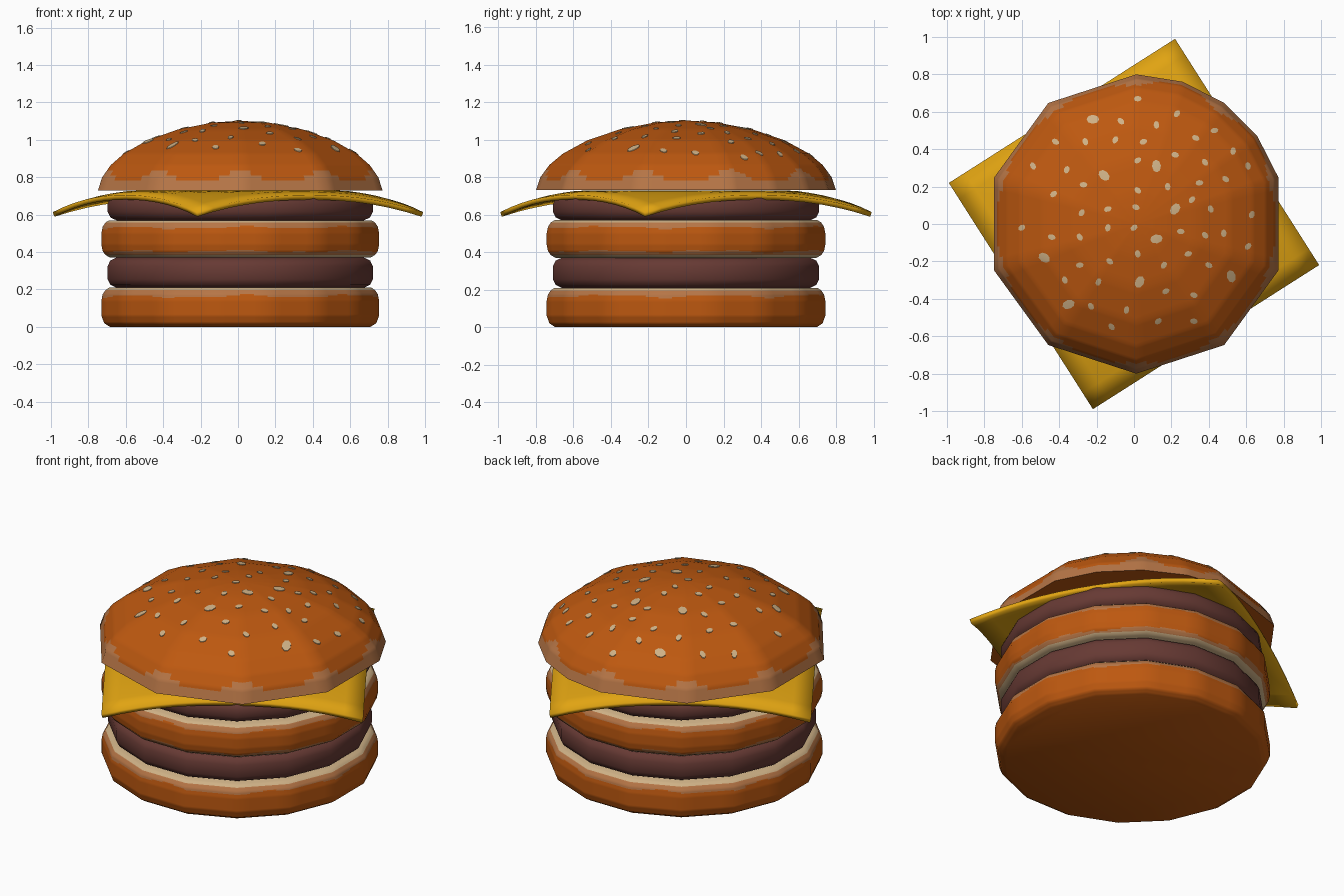
import bpy, bmesh, math
from mathutils import Matrix, Vector

if "Cube" in bpy.data.objects:
    bpy.data.objects.remove(bpy.data.objects["Cube"])

CX = 0.012          # the stack sits slightly right of the cheese centre


def material(name, rgb):
    m = bpy.data.materials.new(name)
    m.diffuse_color = (*rgb, 1)
    m.use_nodes = True
    m.node_tree.nodes["Principled BSDF"].inputs["Base Color"].default_value = m.diffuse_color
    return m


CRUST = material("orange crust", (0.51, 0.098, 0.005))
TAN = material("tan edge", (0.47, 0.18, 0.062))
CREAM = material("cream crumb", (0.62, 0.44, 0.24))
MEAT = material("brown meat", (0.135, 0.042, 0.034))
CHEESE = material("yellow cheese", (0.75, 0.37, 0.006))


def finish(bm, name, mats, rule=None, angle=40):
    bmesh.ops.recalc_face_normals(bm, faces=bm.faces)
    if rule:
        for f in bm.faces:
            f.material_index = rule(f.calc_center_median())
    me = bpy.data.meshes.new(name)
    bm.to_mesh(me)
    bm.free()
    for m in mats:
        me.materials.append(m)
    ob = bpy.data.objects.new(name, me)
    bpy.context.collection.objects.link(ob)
    bpy.context.view_layer.objects.active = ob
    ob.select_set(True)
    bpy.ops.object.shade_smooth_by_angle(angle=math.radians(angle))
    ob.select_set(False)
    return ob


def outline(degrees, cuts):
    """Unit polygon through the given angles, each side cut into equal pieces."""
    pts = [Vector((math.cos(math.radians(a)), math.sin(math.radians(a)))) for a in degrees]
    return [p.lerp(q, k / cuts) for p, q in zip(pts, pts[1:] + pts[:1]) for k in range(cuts)]


def refine(profile, step):
    """Cut long profile segments so colour borders can follow the faces."""
    out = [profile[0]]
    for (r0, z0), (r1, z1) in zip(profile, profile[1:]):
        n = max(1, math.ceil(abs(z1 - z0) / step))
        out += [(r0 + (r1 - r0) * k / n, z0 + (z1 - z0) * k / n) for k in range(1, n + 1)]
    return out


def lathe(name, shape, profile, mats, rule=None):
    bm = bmesh.new()
    rings = [[bm.verts.new((CX + p.x * r, p.y * r, z)) for p in shape] for r, z in profile]
    n = len(shape)
    for a, b in zip(rings, rings[1:]):
        for i in range(n):
            bm.faces.new((a[i], a[(i + 1) % n], b[(i + 1) % n], b[i]))
    bm.faces.new(rings[0])
    bm.faces.new(rings[-1])
    return finish(bm, name, mats, rule)


SIDES16 = [11.25 + 22.5 * i for i in range(16)]
round16 = outline(SIDES16, 4)


def wave(c):
    a = math.atan2(c.y, c.x - CX)
    return 0.006 * math.sin(7 * a) + 0.004 * math.sin(16 * a + 1)


# lower and middle bun, cream where cut, tan near the cut edge
def bottom_rule(c):
    if c.z > 0.198:
        return 2
    return 1 if c.z > 0.165 + wave(c) else 0


def middle_rule(c):
    if c.z > 0.556 or c.z < 0.384:
        return 2
    return 1 if c.z > 0.532 + wave(c) or c.z < 0.404 + wave(c) else 0


BUN = [CRUST, TAN, CREAM]
lathe("bottom_bun", round16, refine(
    [(0.71, 0), (0.742, 0.02), (0.757, 0.06), (0.757, 0.14), (0.75, 0.175),
     (0.735, 0.196), (0.715, 0.21)], 0.008), BUN, bottom_rule)
lathe("middle_bun", round16, refine(
    [(0.71, 0.37), (0.735, 0.385), (0.75, 0.405), (0.757, 0.44), (0.757, 0.50),
     (0.75, 0.535), (0.735, 0.558), (0.715, 0.57)], 0.008), BUN, middle_rule)

# patties
patty_shape = outline(SIDES16, 1)
for name, z0, z1 in (("lower_patty", 0.21, 0.37), ("upper_patty", 0.57, 0.702)):
    lathe(name, patty_shape,
          [(0.675, z0), (0.708, z0 + 0.015), (0.723, z0 + 0.045),
           (0.723, z1 - 0.045), (0.708, z1 - 0.015), (0.675, z1)], [MEAT])

# cheese slice drooping toward its corners
bm = bmesh.new()
bmesh.ops.create_grid(bm, x_segments=14, y_segments=14, size=0.717,
                      matrix=Matrix.Rotation(math.radians(32.5), 4, 'Z'))
for v in bm.verts:
    t = max(0, math.hypot(v.co.x, v.co.y) - 0.55) / 0.465
    v.co.z = 0.728 - 0.115 * t ** 1.6
cheese = finish(bm, "cheese_slice", [CHEESE])
solid = cheese.modifiers.new("thickness", 'SOLIDIFY')
solid.thickness = 0.026
solid.offset = -1

# top bun: ten sides, finer at the back right
ANGLES = [18, 36, 54, 72, 90] + [126 + 36 * i for i in range(7)]
dome_shape = outline(ANGLES, 8)
DOME = [(1, 0.73), (0.97, 0.80), (0.91, 0.865), (0.82, 0.925), (0.66, 0.995),
        (0.44, 1.055), (0.2, 1.092), (0.02, 1.101)]
RIM = 0.8


def dome_rule(c):
    if c.z < 0.7301:
        return 0
    a = math.degrees(math.atan2(c.y, c.x - CX))
    off = abs((a - 18 + 18) % 36 - 18)       # degrees from the nearest corner
    return 1 if c.z < 0.785 + 0.07 * max(0, 1 - off / 10) else 0


lathe("top_bun", dome_shape, [(s * RIM, z) for s, z in refine(DOME, 0.01)],
      [CRUST, TAN], dome_rule)


def dome_height(x, y):
    """Height of the top bun surface above a point."""
    x -= CX
    a = math.degrees(math.atan2(y, x))
    loop = ANGLES + [ANGLES[0] + 360]
    a = a if a >= 18 else a + 360
    lo, hi = next((p, q) for p, q in zip(loop, loop[1:]) if p <= a <= q)
    edge = RIM * math.cos(math.radians((hi - lo) / 2)) / math.cos(math.radians(a - (lo + hi) / 2))
    s = max(0.02, math.hypot(x, y) / edge)
    for (s0, z0), (s1, z1) in zip(DOME, DOME[1:]):
        if s >= s1:
            return z0 + (z1 - z0) * (s - s0) / (s1 - s0)
    return DOME[-1][1]


# sesame seeds, thin plates laid on the dome (positions in hundredths)
BIG = [(-22, 56), (-16, 26), (12, 31), (22, 8), (12, -8), (-48, -18), (52, -28),
       (3, -31), (-35, -43)]
SMALL = [(2, 67), (-7, 55), (12, 53), (23, 59), (43, 50), (-42, 44), (-26, 44), (-10, 45),
         (5, 44), (33, 46), (-54, 31), (-36, 29), (2, 34), (22, 37), (38, 33), (53, 39),
         (-43, 16), (-27, 21), (2, 18), (18, 20), (31, 13), (35, 22), (49, 24), (61, 31),
         (-28, 6), (-14, 8), (1, 9), (41, 8), (63, 5), (-60, -2), (-44, -7), (-29, -7),
         (-14, -2), (0, -2), (25, -4), (38, -6), (48, -5), (61, -12), (-29, -22), (-13, -20),
         (2, -16), (16, -22), (29, -16), (40, -22), (-37, -30), (-19, -31), (17, -36),
         (32, -38), (-23, -44), (-4, -46), (13, -52), (32, -52), (-12, -55)]
bm = bmesh.new()
for spots, length, width in ((BIG, 0.034, 0.024), (SMALL, 0.021, 0.015)):
    for i, (px, py) in enumerate(spots):
        turn = i * 2.4
        rim = []
        for k in range(8):
            u, w = length * math.cos(k * math.pi / 4), width * math.sin(k * math.pi / 4)
            x = px / 100 + u * math.cos(turn) - w * math.sin(turn)
            y = py / 100 + u * math.sin(turn) + w * math.cos(turn)
            rim.append((x, y, dome_height(x, y)))
        top = [bm.verts.new((x, y, z + 0.004)) for x, y, z in rim]
        low = [bm.verts.new((x, y, z - 0.003)) for x, y, z in rim]
        mid = bm.verts.new((px / 100, py / 100, dome_height(px / 100, py / 100) + 0.005))
        for k in range(8):
            j = (k + 1) % 8
            bm.faces.new((mid, top[k], top[j]))
            bm.faces.new((top[k], low[k], low[j], top[j]))
        bm.faces.new(low[::-1])
finish(bm, "sesame_seeds", [CREAM])
